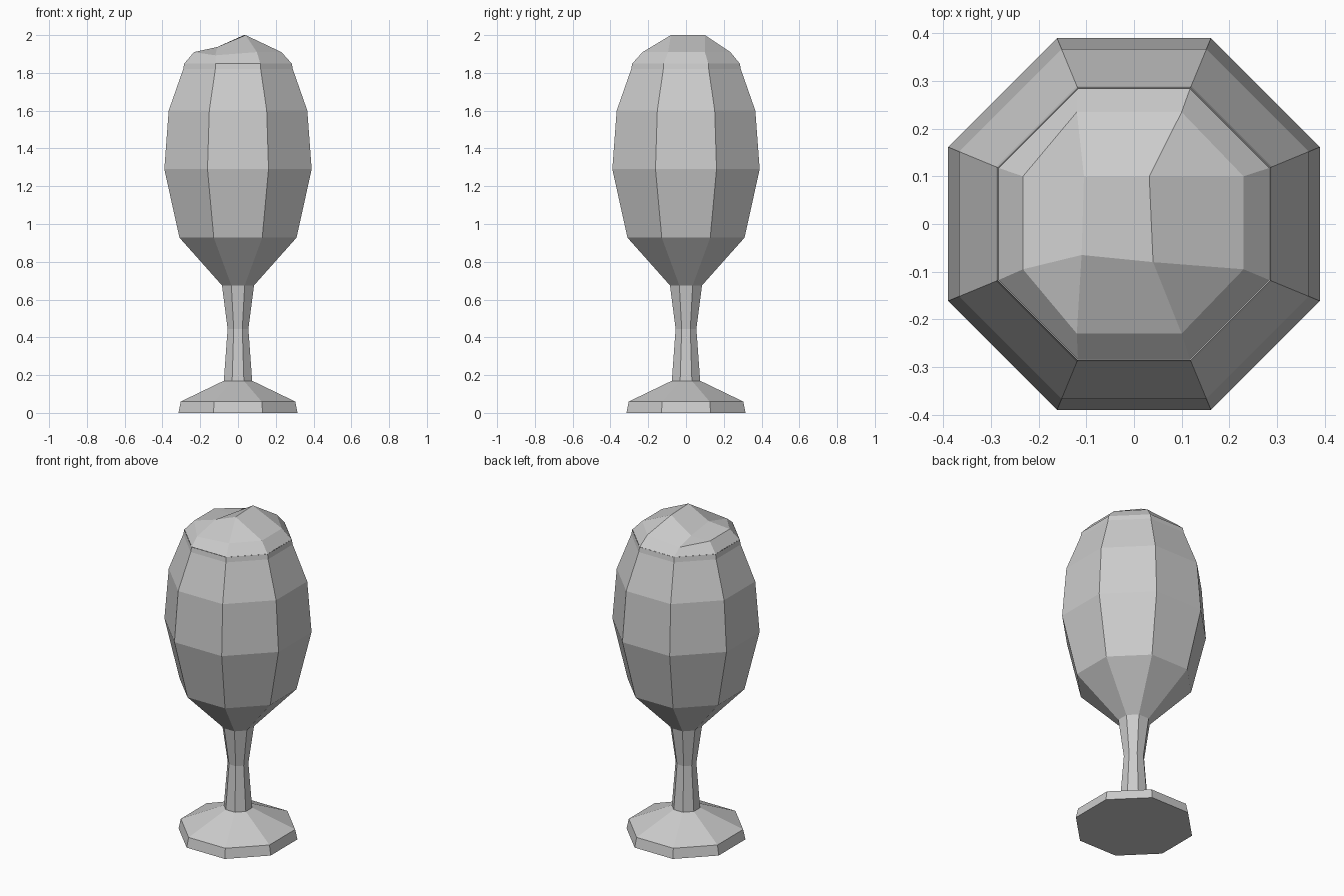
import bpy
import bmesh
import math

if "Cube" in bpy.data.objects:
    bpy.data.objects.remove(bpy.data.objects["Cube"], do_unlink=True)

SIDES = 8
grey = bpy.data.materials.new("plain grey")
grey.use_nodes = True
colour = (0.6, 0.6, 0.6, 1)
grey.diffuse_color = colour
grey.node_tree.nodes["Principled BSDF"].inputs["Base Color"].default_value = colour


def octagon(bm, apothem, z):
    """Ring of vertices with flat sides facing the axes."""
    r = apothem / math.cos(math.pi / SIDES)
    angles = [(i + 0.5) * math.tau / SIDES for i in range(SIDES)]
    return [bm.verts.new((r * math.cos(a), r * math.sin(a), z)) for a in angles]


def bridge(bm, low, high):
    for i in range(SIDES):
        j = (i + 1) % SIDES
        bm.faces.new((low[i], low[j], high[j], high[i]))


def finish(bm, name):
    bmesh.ops.recalc_face_normals(bm, faces=bm.faces)
    mesh = bpy.data.meshes.new(name)
    bm.to_mesh(mesh)
    bm.free()
    mesh.materials.append(grey)
    bpy.context.collection.objects.link(bpy.data.objects.new(name, mesh))


def turned(name, profile, bottom=False, top=False):
    bm = bmesh.new()
    rings = [octagon(bm, a, z) for a, z in profile]
    for low, high in zip(rings, rings[1:]):
        bridge(bm, low, high)
    if bottom:
        bm.faces.new(rings[0][::-1])
    if top:
        bm.faces.new(rings[-1])
    finish(bm, name)


# Foot, stem and bowl
turned("foot", [(0.315, 0), (0.303, 0.06), (0.075, 0.17)], bottom=True)
turned("stem", [(0.075, 0.17), (0.055, 0.445), (0.085, 0.675)])
turned("bowl", [(0.085, 0.675), (0.31, 0.928), (0.39, 1.29),
                (0.367, 1.6), (0.29, 1.82), (0.285, 1.85)])

# Uneven filling heaped above the rim
bm = bmesh.new()
base = octagon(bm, 0.284, 1.85)
ring = [bm.verts.new(p) for p in (
    (0.23, 0.1, 1.91), (0.1, 0.235, 1.91), (-0.12, 0.235, 1.893), (-0.233, 0.1, 1.91),
    (-0.233, -0.095, 1.91), (-0.12, -0.23, 1.893), (0.1, -0.23, 1.91), (0.23, -0.095, 1.91))]
peak = [bm.verts.new(p) for p in (
    (0.032, 0.1, 2), (-0.105, 0.1, 1.91), (-0.11, -0.065, 1.937), (0.04, -0.08, 2))]
bridge(bm, base, ring)
for k in range(4):
    a, b = ring[2 * k], ring[2 * k + 1]
    c = ring[(2 * k + 2) % SIDES]
    bm.faces.new((a, b, peak[k]))
    bm.faces.new((b, c, peak[(k + 1) % 4], peak[k]))
bm.faces.new(peak)
finish(bm, "filling")
